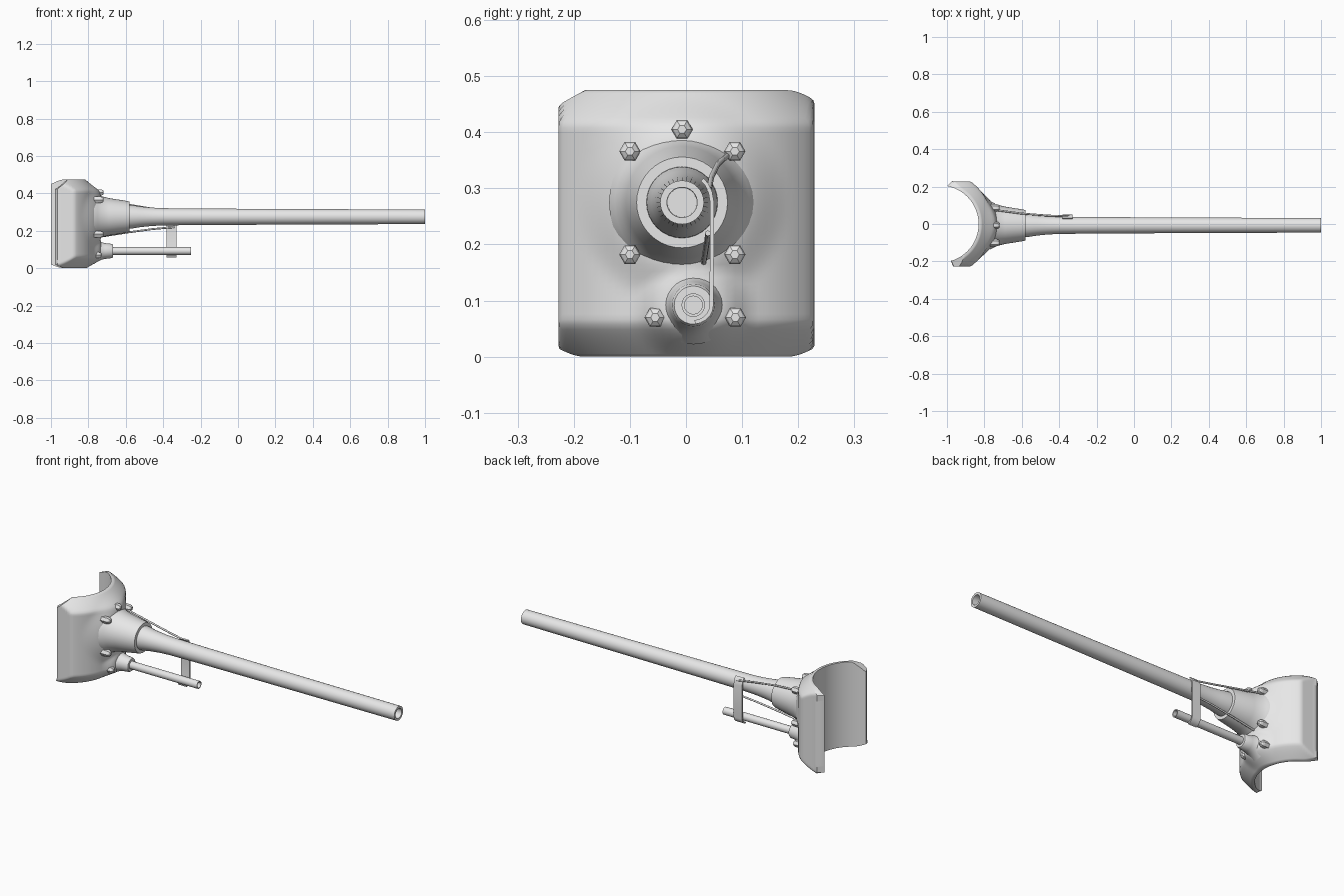
import bpy, bmesh, math
from mathutils import Vector

if "Cube" in bpy.data.objects:
    bpy.data.objects.remove(bpy.data.objects["Cube"])

grey = bpy.data.materials.new("plain_grey")
grey.diffuse_color = (0.8, 0.8, 0.8, 1)
grey.use_nodes = True
grey.node_tree.nodes["Principled BSDF"].inputs["Base Color"].default_value = grey.diffuse_color

GUN = (-0.007, 0.275)      # barrel axis (y, z)
COAX = (0.013, 0.092)      # small tube axis (y, z)


def finish(name, bm, angle=35):
    bmesh.ops.recalc_face_normals(bm, faces=bm.faces)
    me = bpy.data.meshes.new(name)
    bm.to_mesh(me)
    bm.free()
    me.materials.append(grey)
    ob = bpy.data.objects.new(name, me)
    bpy.context.collection.objects.link(ob)
    bpy.ops.object.select_all(action='DESELECT')
    ob.select_set(True)
    bpy.context.view_layer.objects.active = ob
    if angle:
        bpy.ops.object.shade_smooth_by_angle(angle=math.radians(angle))
    return ob


def skin(name, rings, angle):
    """Join rings of points into a tube and cap both ends."""
    bm = bmesh.new()
    rings = [[bm.verts.new(p) for p in ring] for ring in rings]
    n = len(rings[0])
    for a, b in zip(rings, rings[1:]):
        for i in range(n):
            j = (i + 1) % n
            bm.faces.new((a[i], a[j], b[j], b[i]))
    bm.faces.new(rings[0])
    bm.faces.new(rings[-1])
    return finish(name, bm, angle)


def circle(x, y, z, r, n):
    return [(x, y + r * math.cos(2 * math.pi * i / n), z + r * math.sin(2 * math.pi * i / n)) for i in range(n)]


def lathe(name, profile, centre, n=32, angle=35):
    """Spin (x, radius) points about an x-directed axis."""
    return skin(name, [circle(x, *centre, r, n) for x, r in profile], angle)


def smooth(t):
    t = max(0.0, min(1.0, t))
    return t * t * (3 - 2 * t)


def bulge(y, z):
    g = math.hypot(y - GUN[0], z - GUN[1])
    c = math.hypot(y - COAX[0], z - COAX[1])
    return max(0.025 * smooth((0.19 - g) / 0.09), 0.025 * smooth((0.11 - c) / 0.06))


# Curved shield: a thick C-shaped shell, chamfered top and bottom, flat-sided, with bulges
def build_shield():
    cx, ro, ri, cols, rows, height, side = -1.037, 0.28, 0.206, 48, 48, 0.475, 0.227
    bm = bmesh.new()
    outer, inner = [], []
    for i in range(-1, cols + 2):
        tip = i < 0 or i > cols
        s = -1 if i < 0 else 1
        th = math.radians(-73 + 146 * max(0, min(cols, i)) / cols)
        k = min(1.0, max(0.0, (abs(math.degrees(th)) - 55) / 18))
        lo = 0.014 * k * k
        hi = height - (0.045 * k if th < 0 else 0.018 * k * k)
        if tip:
            lo, hi = lo + 0.006, hi - 0.006
        # the far tip reaches further back than the near one
        in_tip = (-1.0, 0.203) if s > 0 else (-0.979, -0.195)
        out_tip = (-0.972, 0.229) if s > 0 else (-0.964, -0.226)
        ti = th * (75 if th > 0 else 70) / 73
        oc, ic = [], []
        for j in range(rows + 1):
            # rows are packed toward the chamfered edges
            t = j / rows
            t = 0.5 * t + 0.5 * t * t * (3 - 2 * t)
            z = lo + (hi - lo) * t
            e = max(0.0, 1 - min(z, height - z) / 0.062)
            r = ro - 0.06 * e ** 1.2
            if tip:
                (x, y), (xi, yi) = out_tip, in_tip
            else:
                y = max(-side, min(side, r * math.sin(th)))
                x = cx + r * math.cos(th) + bulge(y, z)
                xi, yi = cx + ri * math.cos(ti), ri * math.sin(ti)
            oc.append(bm.verts.new((x, y, z)))
            ic.append(bm.verts.new((xi, yi, z)))
        outer.append(oc)
        inner.append(ic)
    n = len(outer)
    for g in (outer, inner):
        for i in range(n - 1):
            for j in range(rows):
                bm.faces.new((g[i][j], g[i + 1][j], g[i + 1][j + 1], g[i][j + 1]))
    for i in range(n - 1):
        for j in (0, rows):
            bm.faces.new((outer[i][j], outer[i + 1][j], inner[i + 1][j], inner[i][j]))
    for i in (0, n - 1):
        for j in range(rows):
            bm.faces.new((outer[i][j], outer[i][j + 1], inner[i][j + 1], inner[i][j]))
    finish("curved_shield", bm, 50)


build_shield()

# Conical collar and main barrel with a hollow muzzle
lathe("barrel_collar", [(-0.77, 0.13), (-0.75, 0.12), (-0.735, 0.111), (-0.69, 0.1), (-0.59, 0.084),
                        (-0.58, 0.081), (-0.58, 0.06)], GUN, 40)
lathe("barrel", [(-0.62, 0.066), (-0.57, 0.063), (-0.52, 0.055), (-0.46, 0.049), (-0.40, 0.046),
                 (-0.2, 0.044), (0.4, 0.041), (1.0, 0.039), (1.0, 0.027), (0.8, 0.026)], GUN, 32)

# Small lower tube and its socket
lathe("tube_socket", [(-0.77, 0.07), (-0.75, 0.056), (-0.73, 0.047), (-0.71, 0.042), (-0.675, 0.038),
                      (-0.668, 0.034), (-0.668, 0.02)], COAX, 28)
lathe("lower_tube", [(-0.70, 0.021), (-0.25, 0.021), (-0.25, 0.016), (-0.33, 0.016)], COAX, 20)

# Hexagonal bolts with tapered heads
for i, (y, z) in enumerate([(-0.007, 0.405), (-0.1, 0.366), (0.087, 0.366), (-0.1, 0.182),
                            (0.087, 0.182), (-0.055, 0.07), (0.088, 0.07)]):
    tip = -0.718 if z > 0.1 else -0.73
    lathe(f"bolt_{i + 1}", [(-0.78, 0.019), (tip - 0.016, 0.019), (tip - 0.006, 0.016), (tip, 0.008)],
          (y, z), 6, 0)


# Flat strap hanging from the barrel and hooked under the lower tube
def build_strap():
    path = [(0.026, 0.313), (0.034, 0.305), (0.040, 0.292), (0.043, 0.275), (0.042, 0.092)]
    path += [(COAX[0] + 0.029 * math.cos(a), COAX[1] - 0.027 * math.sin(a))
             for a in (0.3, 0.6, 0.9, 1.2, 1.5)]
    secs = []
    for i, p in enumerate(path):
        a, b = path[max(0, i - 1)], path[min(len(path) - 1, i + 1)]
        d = (Vector(b) - Vector(a)).normalized()
        q = (p[0] - d.y * 0.007, p[1] + d.x * 0.007)
        secs.append([(x, *c) for x, c in ((-0.382, p), (-0.33, p), (-0.33, q), (-0.382, q))])
    skin("strap", secs, 30)


build_strap()

# Thin stay rods between strap and shield
for name, pts in {
    "upper_stay": [(-0.34, 0.041, 0.298), (-0.46, 0.045, 0.319), (-0.6, 0.056, 0.342), (-0.75, 0.076, 0.361)],
    "lower_stay": [(-0.34, 0.039, 0.22), (-0.46, 0.038, 0.209), (-0.6, 0.035, 0.19), (-0.76, 0.031, 0.165)],
}.items():
    skin(name, [circle(*p, 0.005, 8) for p in pts], 50)
